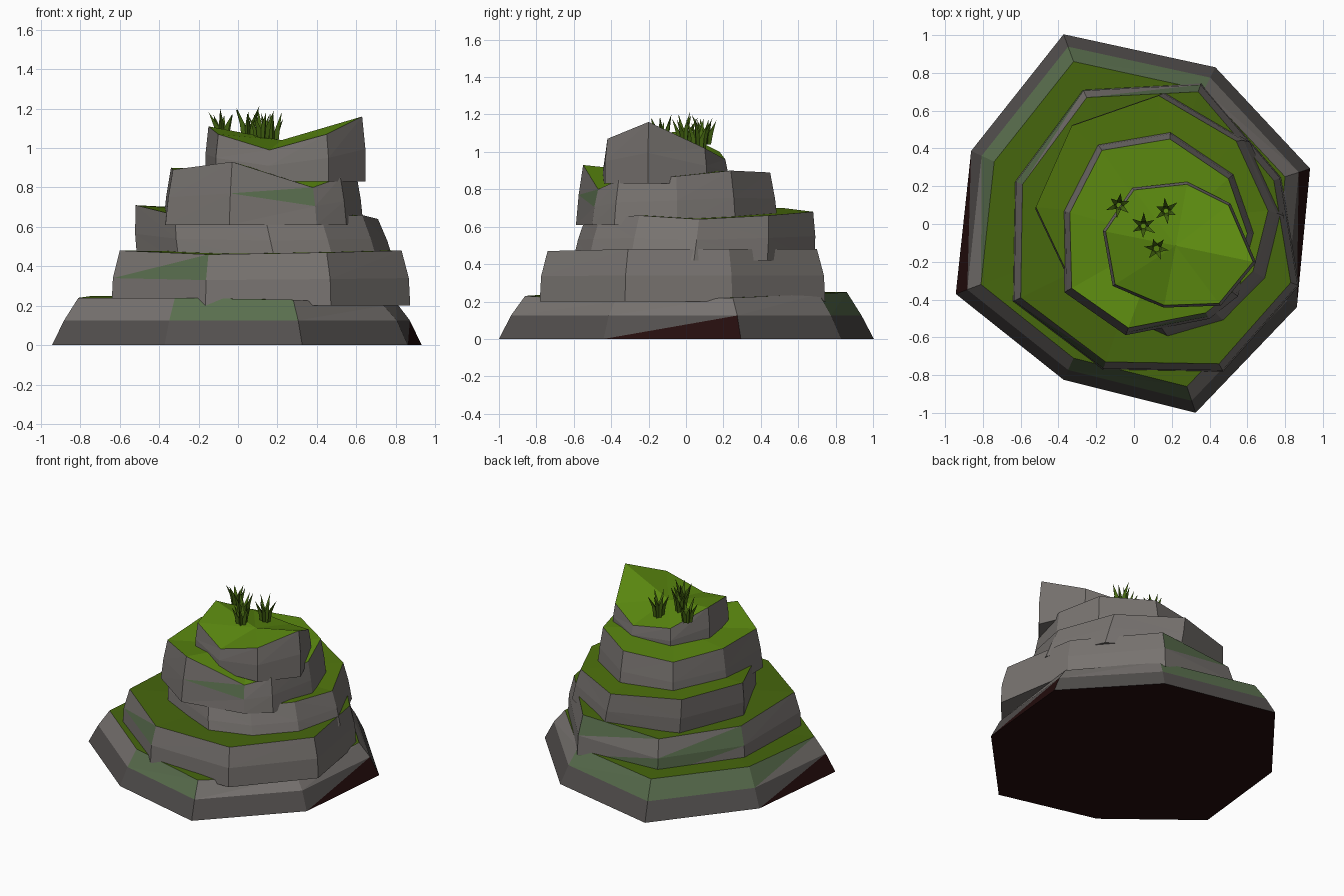
import bpy, bmesh, math, random
from mathutils import Vector

if "Cube" in bpy.data.objects:
    bpy.data.objects.remove(bpy.data.objects["Cube"])

random.seed(4)


def mat(name, rgb):
    m = bpy.data.materials.new(name)
    m.diffuse_color = (*rgb, 1)
    m.use_nodes = True
    m.node_tree.nodes["Principled BSDF"].inputs["Base Color"].default_value = m.diffuse_color
    return m


MATS = [mat("stone_grey", (0.185, 0.17, 0.16)),
        mat("dark_stone", (0.085, 0.078, 0.075)),
        mat("mossy_stone", (0.10, 0.155, 0.075)),
        mat("shaded_grass", (0.062, 0.135, 0.004)),
        mat("mid_grass", (0.082, 0.18, 0.004)),
        mat("bright_grass", (0.105, 0.25, 0.005)),
        mat("soil", (0.018, 0.004, 0.004)),
        mat("grass_blade", (0.055, 0.125, 0.005))]
GREY, DARK, MOSS, SHADE, MID, BRIGHT, SOIL, BLADE = range(8)


def finish(name, bm):
    bmesh.ops.recalc_face_normals(bm, faces=bm.faces)
    me = bpy.data.meshes.new(name)
    bm.to_mesh(me)
    bm.free()
    for m in MATS:
        me.materials.append(m)
    ob = bpy.data.objects.new(name, me)
    bpy.context.collection.objects.link(ob)
    return ob


def slab(name, top, z_low, mid_s, low_s, cap, centre_z, walls=(GREY, GREY),
         under=GREY, patches=None, shift=(0, 0), z_mid=None):
    """Rock slab: low, middle and top rings with triangulated walls, grass cap.
    patches maps (edge, band, triangle) to a colour."""
    patches = patches or {}
    n = len(top)
    c = sum((Vector(p) for p in top), Vector()) / n
    bm = bmesh.new()

    def ring(s, zf, k):
        return [bm.verts.new((c.x + (p[0] - c.x) * s + shift[0] * k,
                              c.y + (p[1] - c.y) * s + shift[1] * k,
                              zf(p[2]))) for p in top]

    rings = [ring(low_s, lambda z: z_low, 1),
             ring(mid_s, lambda z: z_mid if z_mid else z_low + (z - z_low) * 0.5, 0.5),
             ring(1, lambda z: z, 0)]
    for band in range(2):
        a, b = rings[band], rings[band + 1]
        for i in range(n):
            j = (i + 1) % n
            for t, vs in enumerate(((a[i], a[j], b[i]), (a[j], b[j], b[i]))):
                bm.faces.new(vs).material_index = patches.get((i, band, t), walls[band])
    bm.faces.new(rings[0]).material_index = under
    hub = bm.verts.new((c.x, c.y, centre_z))
    for i in range(n):
        bm.faces.new((rings[2][i], rings[2][(i + 1) % n], hub)).material_index = cap
    return finish(name, bm)


# wide base: mossy upper band, bare soil at two lower corners
moss = {(e, 1, t): MOSS for e in (0, 4, 7) for t in (0, 1)}
moss.update({(6, 1, 1): MOSS, (2, 0, 0): SOIL, (6, 0, 0): SOIL})
slab("base_rock", [(-.32, .86, .25), (.37, .71, .24), (.80, .25, .22), (.74, -.38, .2),
                   (.28, -.86, .23), (-.32, -.71, .24), (-.81, -.32, .24), (-.74, .33, .25)],
     0, 1.09, 1.165, SHADE, .24, walls=(DARK, GREY), under=SOIL, patches=moss, z_mid=.125)

# second terrace
slab("lower_terrace", [(.83, -.31, .48), (.45, -.74, .47), (-.15, -.73, .46), (-.60, -.39, .48),
                       (-.59, .21, .46), (-.25, .67, .45), (.34, .70, .48), (.74, .23, .48)],
     .20, 1.05, 1.06, SHADE, .47, patches={(2, 1, 0): MOSS, (4, 0, 1): MOSS, (4, 1, 0): MOSS,
                                           (5, 0, 0): MOSS, (5, 1, 1): MOSS})

# middle terrace
slab("middle_terrace", [(-.52, .09, .71), (-.32, -.33, .66), (.14, -.54, .64), (.42, -.46, .65),
                        (.63, -.25, .66), (.71, .07, .64), (.54, .44, .66), (.13, .68, .68),
                        (-.33, .52, .70)],
     .42, 1.04, 1.06, MID, .66, shift=(.05, -.03))

# upper terrace
slab("upper_terrace", [(-.34, .06, .90), (-.17, .39, .88), (.19, .45, .89), (.50, .24, .90),
                       (.60, -.05, .87), (.52, -.36, .85), (.38, -.47, .80), (-.03, -.55, .93),
                       (-.33, -.34, .89)],
     .61, 1.05, 1.08, BRIGHT, .88, patches={(6, 1, 0): MOSS})

# tilted summit rock
slab("summit_rock", [(-.15, -.04, 1.11), (0, .18, 1.0), (.28, .21, .96), (.50, .10, 1.02),
                     (.63, -.20, 1.16), (.45, -.42, 1.07), (.16, -.43, .99), (-.10, -.32, 1.07)],
     .83, 1.04, 1.04, BRIGHT, 1.04)


# grass tufts: leaning three-sided blades
def tuft(name, x, y, z, h, blades=6):
    bm = bmesh.new()
    spin = random.uniform(0, 6)
    for k in range(blades):
        a = spin + math.tau * k / blades
        d, s = Vector((math.cos(a), math.sin(a), 0)), Vector((-math.sin(a), math.cos(a), 0))
        o = Vector((x, y, z))
        hh = h * random.uniform(.72, 1)
        low = [o + d * .012 + s * .013, o + d * .012 - s * .013, o + d * .034]
        mid = [p + d * .012 + Vector((0, 0, hh * .5)) for p in low]
        tip = bm.verts.new(o + d * random.uniform(.055, .075) + Vector((0, 0, hh)))
        low = [bm.verts.new(p) for p in low]
        mid = [bm.verts.new(p) for p in mid]
        bm.faces.new(low)
        for i in range(3):
            j = (i + 1) % 3
            bm.faces.new((low[i], low[j], mid[j], mid[i]))
            bm.faces.new((mid[i], mid[j], tip))
    for f in bm.faces:
        f.material_index = BLADE
    finish(name, bm)


for i, (x, y, z, h) in enumerate([(-.08, .10, 1.04, .17), (.17, .07, 1.0, .19),
                                  (.05, -.01, 1.04, .18), (.12, -.13, 1.03, .18)]):
    tuft(f"grass_tuft_{i + 1}", x, y, z, h)
